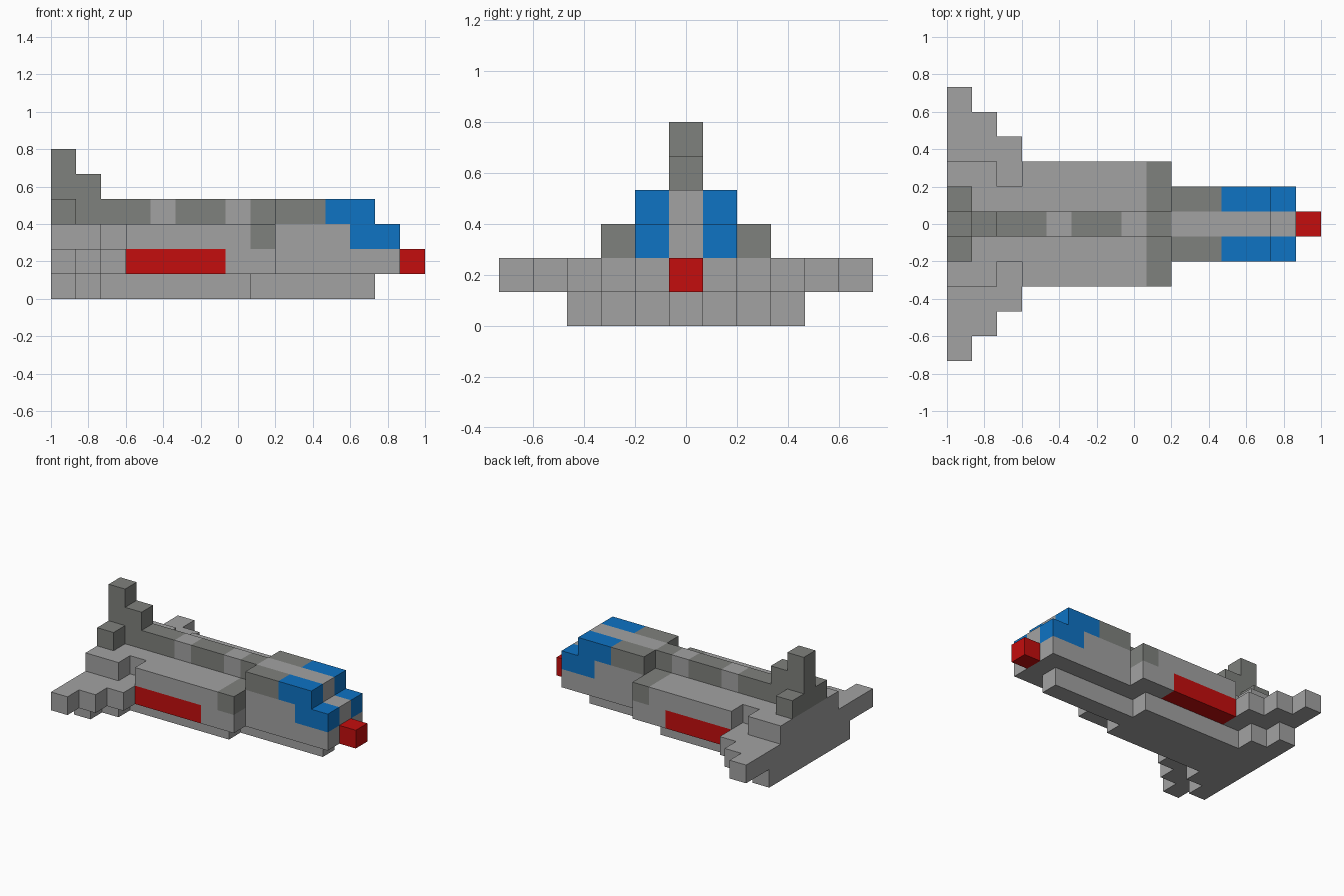
import bpy
import bmesh
from mathutils import Vector

cube = bpy.data.objects.get("Cube")
if cube:
    bpy.data.objects.remove(cube, do_unlink=True)

U = 2 / 15  # one block; the model is 15 blocks long


def srgb(hex_code):
    out = []
    for i in (0, 2, 4):
        c = int(hex_code[i:i + 2], 16) / 255
        out.append(c / 12.92 if c <= 0.04045 else ((c + 0.055) / 1.055) ** 2.4)
    return (*out, 1.0)


def material(name, hex_code):
    m = bpy.data.materials.new(name)
    m.use_nodes = True
    m.diffuse_color = srgb(hex_code)
    m.node_tree.nodes["Principled BSDF"].inputs["Base Color"].default_value = srgb(hex_code)
    return m


LIGHT = material("light_grey", "A2A2A2")
DARK = material("dark_grey", "7F817D")
RED = material("red", "C40D0D")
BLUE = material("blue", "0E73C4")


def prism(name, mat, points, offset, mirror=False):
    """Extrude a flat outline (in block units) by the given offset."""
    bm = bmesh.new()
    place = lambda p: Vector(((p[0] - 7.5) * U, p[1] * U, p[2] * U))
    face = bm.faces.new([bm.verts.new(place(p)) for p in points])
    ext = bmesh.ops.extrude_face_region(bm, geom=[face], use_keep_orig=True)
    moved = [g for g in ext["geom"] if isinstance(g, bmesh.types.BMVert)]
    bmesh.ops.translate(bm, verts=moved, vec=Vector(offset) * U)
    bmesh.ops.recalc_face_normals(bm, faces=bm.faces)
    mesh = bpy.data.meshes.new(name)
    bm.to_mesh(mesh)
    bm.free()
    mesh.materials.append(mat)
    ob = bpy.data.objects.new(name, mesh)
    bpy.context.collection.objects.link(ob)
    if mirror:
        mod = ob.modifiers.new("mirror", "MIRROR")
        mod.use_axis = (False, True, False)
        mod.use_mirror_merge = False
    return ob


def slab(name, mat, layer, steps):
    """One layer with a symmetric stepped plan: (x start, x end, half width)."""
    half = []
    for x0, x1, w in steps:
        half += [(x0, w), (x1, w)]
    outline = [(x, w, layer) for x, w in half] + [(x, -w, layer) for x, w in reversed(half)]
    return prism(name, mat, outline, (0, 0, 1))


def side(name, mat, profile, y0, y1, mirror=True):
    """A side profile (x, z) extruded across y, mirrored to the other side."""
    return prism(name, mat, [(x, y0, z) for x, z in profile], (0, y1 - y0, 0), mirror)


def rect(x0, x1, z0, z1):
    return [(x0, z0), (x1, z0), (x1, z1), (x0, z1)]


# Keel, widening at the tail
slab("keel", LIGHT, 0, [(0, 1, 3.5), (1, 2, 2.5), (2, 8, 1.5), (8, 13, 0.5)])

# Lower hull with stepped wings, recessed where the red panels sit
slab("lower_hull_and_wings", LIGHT, 1,
     [(0, 1, 5.5), (1, 2, 4.5), (2, 3, 3.5), (3, 7, 1.5), (7, 9, 2.5), (9, 14, 1.5)])
side("side_panels", RED, rect(3, 7, 1, 2), 1.5, 2.5)
side("nose_tip", RED, rect(14, 15, 1, 2), -0.5, 0.5, mirror=False)

# Upper hull, dark collar and forward hull
slab("upper_hull", LIGHT, 2, [(0, 2, 2.5), (2, 3, 1.5), (3, 8, 2.5)])
slab("hull_collar", DARK, 2, [(8, 9, 2.5)])
slab("forward_hull", LIGHT, 2, [(9, 12, 1.5), (12, 14, 0.5)])

# Spine of alternating bands
slab("spine_rear", DARK, 3, [(0, 1, 1.5), (1, 4, 0.5)])
for i, (mat, x0, x1) in enumerate([(LIGHT, 4, 5), (DARK, 5, 7), (LIGHT, 7, 8),
                                   (DARK, 8, 9), (LIGHT, 9, 13)]):
    slab(f"spine_band_{i + 1}", mat, 3, [(x0, x1, 0.5)])

# Cabin sides and stepped windows
side("cabin_sides", DARK, rect(9, 11, 3, 4), 0.5, 1.5)
side("cabin_windows", BLUE,
     [(11, 3), (12, 3), (12, 2), (14, 2), (14, 3), (13, 3), (13, 4), (11, 4)], 0.5, 1.5)

# Stepped tail fin
side("tail_fin", DARK, [(0, 4), (2, 4), (2, 5), (1, 5), (1, 6), (0, 6)],
     -0.5, 0.5, mirror=False)
